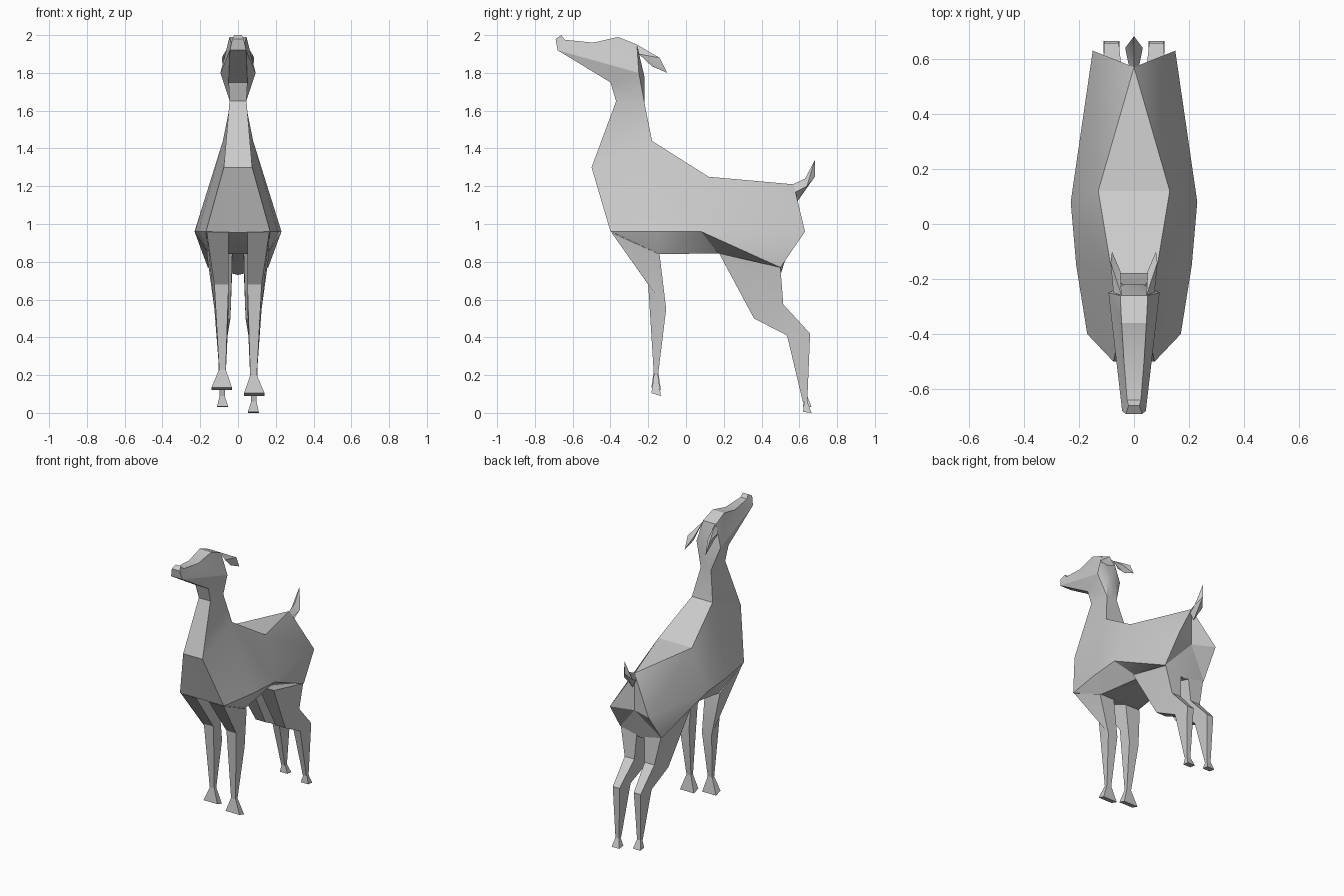
import bpy
import bmesh
from mathutils import Vector

default_cube = bpy.data.objects.get("Cube")
if default_cube:
    bpy.data.objects.remove(default_cube, do_unlink=True)

# Single plain coat colour
coat = bpy.data.materials.new("light_grey_coat")
coat.use_nodes = True
grey = (0.6, 0.6, 0.6, 1)
coat.diffuse_color = grey
coat.node_tree.nodes["Principled BSDF"].inputs["Base Color"].default_value = grey


def finish(bm, name):
    """Turn a bmesh into a named object, smooth across shallow edges."""
    bmesh.ops.recalc_face_normals(bm, faces=bm.faces[:])
    mesh = bpy.data.meshes.new(name)
    bm.to_mesh(mesh)
    bm.free()
    mesh.materials.append(coat)
    obj = bpy.data.objects.new(name, mesh)
    bpy.context.collection.objects.link(obj)
    bpy.ops.object.select_all(action="DESELECT")
    bpy.context.view_layer.objects.active = obj
    obj.select_set(True)
    bpy.ops.object.shade_smooth_by_angle(angle=0.45)


def panelled(name, marks, regions):
    """Skin one half from named landmarks (mid_ = on the centre line), then mirror."""
    bm = bmesh.new()
    made = {}

    def vertex(label):
        if label not in made:
            point = Vector(marks[label.removeprefix("mid_")])
            if label.startswith("mid_"):
                point.x = 0
            made[label] = bm.verts.new(point)
        return made[label]

    for region in regions:
        for panel in region.split("/"):
            bm.faces.new([vertex(label) for label in panel.split()])
    geom = bm.verts[:] + bm.edges[:] + bm.faces[:]
    bmesh.ops.mirror(bm, geom=geom, axis="X", merge_dist=0.0005)
    bmesh.ops.remove_doubles(bm, verts=bm.verts[:], dist=0.0005)
    finish(bm, name)


def loft(name, rings):
    """Join successive four-point rings and cap both ends."""
    bm = bmesh.new()
    loops = [[bm.verts.new(point) for point in ring] for ring in rings]
    for low, high in zip(loops, loops[1:]):
        for i in range(len(low)):
            j = (i + 1) % len(low)
            bm.faces.new([low[i], low[j], high[j], high[i]])
    bm.faces.new(loops[0])
    bm.faces.new(loops[-1])
    bmesh.ops.remove_doubles(bm, verts=bm.verts[:], dist=0.0005)
    finish(bm, name)


def hull(name, points):
    """Wrap a small faceted solid around a few points."""
    bm = bmesh.new()
    verts = [bm.verts.new(point) for point in points]
    bmesh.ops.convex_hull(bm, input=verts)
    finish(bm, name)


# Landmarks of the trunk
trunk = dict(
    neck_back=(.04, -.22, 1.64), neck_front=(.045, -.37, 1.65),
    withers=(.08, -.18, 1.44), chest=(.075, -.5, 1.3),
    shoulder=(.17, -.4, .96), flank=(.21, -.15, .96), rim=(.23, .08, .96),
    loin=(.13, .12, 1.25), croup=(0, .57, 1.21), rump=(.15, .63, .96),
    seat=(0, .57, .95), hip=(.16, .5, .77), crotch=(0, .5, .73),
    elbow=(.155, -.14, .84), groin=(.1, .17, .845), brisket=(0, -.39, .955),
)
# Landmarks of the head
head = dict(
    nape=(.035, -.22, 1.78), throat=(.05, -.4, 1.75), cheek=(.093, -.25, 1.8),
    poll=(.05, -.26, 1.95), crown=(.045, -.36, 1.99), brow=(.037, -.49, 1.96),
    bridge=(.025, -.64, 1.975), nose=(.02, -.66, 2), muzzle=(.03, -.69, 1.98),
    lip=(.043, -.68, 1.92),
)

# Panels of each region, one half only
back = """mid_neck_back neck_back withers mid_withers / mid_withers withers loin mid_loin
 / mid_loin loin croup / loin rump croup / loin rim rump"""
rear = "rim hip rump / croup rump seat / rump hip seat / hip crotch seat"
side_wall = """neck_back neck_front chest withers / withers chest shoulder
 / withers shoulder flank / withers flank rim / withers rim loin"""
breast = "mid_neck_front neck_front chest mid_chest / mid_chest chest shoulder brisket"
belly = """shoulder flank elbow / flank rim elbow / rim groin elbow / rim hip groin
 / elbow groin mid_groin mid_elbow / shoulder elbow mid_elbow brisket
 / groin hip crotch mid_groin"""
neck = """mid_neck_back neck_back nape mid_nape / neck_back cheek nape
 / neck_back neck_front throat cheek / mid_neck_front neck_front throat mid_throat"""
skull = """mid_nape nape poll mid_poll / nape cheek poll
 / mid_poll poll crown mid_crown / mid_crown crown brow mid_brow"""
snout = """mid_brow brow bridge mid_bridge / mid_bridge bridge nose mid_nose
 / mid_nose nose muzzle mid_muzzle / mid_muzzle muzzle lip mid_lip"""
face_side = """cheek crown poll / cheek brow crown / cheek lip brow / brow lip bridge
 / bridge lip muzzle / bridge muzzle nose"""
jaw = "mid_throat throat lip mid_lip / throat cheek lip"

# Trunk, neck and head as one skin
panelled("body_and_head", trunk | head,
         [back, rear, side_wall, breast, belly, neck, skull, snout, face_side, jaw])


def limb_ring(side, lift, inner, outer, front, back):
    """Four corners from inner/outer x and front/back (y, z) points."""
    corners = []
    for x, (y, z) in ((inner, front), (outer, front), (outer, back), (inner, back)):
        corners.append((side * x, y, z + (lift if z < 0.3 else 0)))
    return corners


# Each stage: inner x, outer x, front (y, z), back (y, z)
front_stages = [
    (.05, .165, (-.395, .955), (-.14, .84)),
    (.05, .125, (-.2, .68), (-.105, .55)),
    (.065, .1, (-.17, .2), (-.148, .2)),
]
hind_stages = [
    (.03, .155, (.175, .845), (.5, .77)),
    (.04, .115, (.36, .5), (.515, .575)),
    (.055, .108, (.535, .41), (.657, .42)),
    (.07, .098, (.618, .06), (.642, .06)),
]

for label, side in (("left", 1), ("right", -1)):
    raised = 0.03 if side < 0 else 0
    # Legs
    for part, stages in (("front", front_stages), ("hind", hind_stages)):
        loft(f"{label}_{part}_leg",
             [limb_ring(side, raised, *stage) for stage in stages])

    # Flared hooves
    loft(f"{label}_front_hoof", [
        limb_ring(side, raised, .065, .1, (-.17, .2), (-.148, .2)),
        limb_ring(side, raised, .032, .14, (-.183, .105), (-.133, .09)),
    ])
    loft(f"{label}_hind_hoof", [
        limb_ring(side, raised, .07, .098, (.625, .06), (.642, .06)),
        limb_ring(side, raised, .052, .11, (.62, .005), (.665, 0)),
    ])

    # Drooping ears
    ear = [(.045, -.26, 1.95), (.075, -.25, 1.9), (.05, -.17, 1.88),
           (.085, -.14, 1.88), (.08, -.1, 1.8), (.068, -.18, 1.835)]
    hull(f"{label}_ear", [(side * x, y, z) for x, y, z in ear])


# Upturned tail
def tail_ring(width, top, middle, bottom):
    return [(0, *top), (width, *middle), (0, *bottom), (-width, *middle)]


tip = (.683, 1.34)
loft("tail", [
    tail_ring(.02, (.565, 1.21), (.58, 1.17), (.59, 1.12)),
    tail_ring(.032, (.63, 1.24), (.64, 1.2), (.682, 1.25)),
    tail_ring(0, tip, tip, tip),
])
